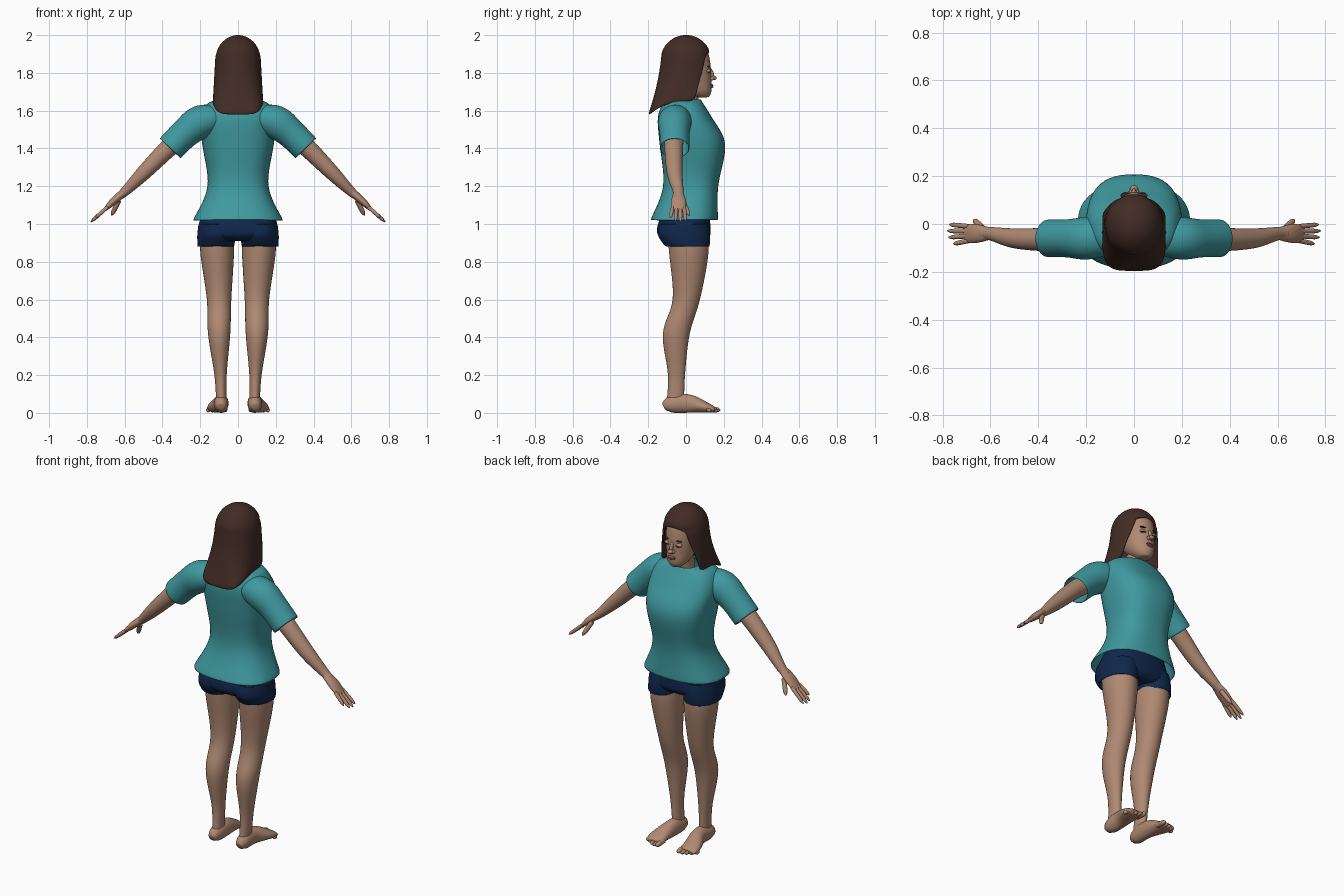
import bpy
import bmesh
from math import sin, cos, pi, radians
from mathutils import Vector, Matrix

cube = bpy.data.objects.get("Cube")
if cube:
    bpy.data.objects.remove(cube)


def material(name, *rgb):
    mat = bpy.data.materials.new(name)
    mat.use_nodes = True
    mat.diffuse_color = (*rgb, 1)
    shader = mat.node_tree.nodes["Principled BSDF"]
    shader.inputs["Base Color"].default_value = (*rgb, 1)
    return mat


skin = material("skin", .43, .25, .17)
teal = material("teal cloth", .05, .32, .35)
navy = material("navy cloth", .005, .02, .07)
brown = material("brown hair", .055, .025, .018)
rose = material("rose lip", .33, .13, .1)


def finish(bm, name, mat, mirror=False, thick=0, smooth=True):
    """Turn a bmesh into a smooth object with the usual modifiers."""
    bmesh.ops.recalc_face_normals(bm, faces=bm.faces)
    mesh = bpy.data.meshes.new(name)
    bm.to_mesh(mesh)
    bm.free()
    mesh.shade_smooth()
    mesh.materials.append(mat)
    obj = bpy.data.objects.new(name, mesh)
    bpy.context.collection.objects.link(obj)
    if thick:
        shell = obj.modifiers.new("thickness", "SOLIDIFY")
        shell.thickness, shell.offset = thick, -1
    if smooth:
        obj.modifiers.new("smooth", "SUBSURF").levels = 1
    if mirror:
        obj.modifiers.new("mirror", "MIRROR").use_mirror_merge = False


def power(value, square):
    """Squared-off sine or cosine for superellipse outlines."""
    return (1 if value >= 0 else -1) * abs(value) ** (2 / square)


def spline(rows, steps=4):
    """Pass a smooth curve through a few rows of numbers."""
    keys = [Vector(row) for row in (rows[0], *rows, rows[-1])]
    path = []
    for a, b, c, d in zip(keys, keys[1:], keys[2:], keys[3:]):
        for step in range(steps):
            t = step / steps
            path.append(b + ((c - a) * t + (2 * a - 5 * b + 4 * c - d) * t ** 2
                             + (3 * b - a - 3 * c + d) * t ** 3) / 2)
    return path + [keys[-1]]


def bridge(bm, loops):
    for low, high in zip(loops, loops[1:]):
        for a, b, c, d in zip(low, low[1:], high[1:], high):
            bm.faces.new((a, b, c, d))


def loft(name, rings, mat, segments=24, square=2, caps=True, **options):
    """Skin a list of (centre, u vector, v vector) rings."""
    bm = bmesh.new()
    loops = []
    for centre, u, v in rings:
        angles = [2 * pi * i / segments for i in range(segments)]
        loops.append([bm.verts.new(centre + u * power(cos(a), square) + v * power(sin(a), square))
                      for a in angles])
    bridge(bm, [loop + loop[:1] for loop in loops])
    if caps:
        bm.faces.new(loops[0])
        bm.faces.new(loops[-1])
    finish(bm, name, mat, **options)


def stack(name, rows, mat, **options):
    """Level rings from rows of height, inner x, outer x, back y, front y."""
    loft(name, [(Vector(((x0 + x1) / 2, (y0 + y1) / 2, z)),
                 Vector(((x1 - x0) / 2, 0, 0)), Vector((0, (y1 - y0) / 2, 0)))
                for z, x0, x1, y0, y1 in spline(rows)], mat, **options)


def even(*rows):
    """Rows of height, half width, back y, front y, balanced about the middle."""
    return [(z, -w, w, back, front) for z, w, back, front in rows]


def tube(name, rows, mat, side=Vector((0, 1, 0)), **options):
    """Rings across a path, from rows of x, y, z, radius along side, other radius."""
    path = spline(rows)
    rings = []
    for before, row, after in zip(path[:1] + path, path, path[1:] + path[-1:]):
        along = after.xyz - before.xyz if len(row) < 5 else Vector(after[:3]) - Vector(before[:3])
        v = along.cross(side).normalized()
        u = v.cross(along).normalized()
        rings.append((Vector(row[:3]), u * row[3], v * row[4]))
    loft(name, rings, mat, mirror=True, **options)


def digit(name, start, end, radius, **options):
    """A round-tipped finger or toe."""
    rows = []
    for i in range(7):
        size = radius * (1.05 - (i / 6) ** 6) ** .5
        rows.append((*Vector(start).lerp(Vector(end), i / 6), size, size))
    tube(name, rows, skin, segments=10, **options)


def ball(name, centre, size, mat, mirror=False, tilt=0):
    bm = bmesh.new()
    place = (Matrix.Translation(centre) @ Matrix.Rotation(radians(tilt), 4, "X")
             @ Matrix.Diagonal((*size, 1)))
    bmesh.ops.create_uvsphere(bm, u_segments=20, v_segments=12, radius=1, matrix=place)
    finish(bm, name, mat, mirror=mirror, smooth=False)


# Shirt, open at hem, collar and cuffs
stack("shirt", even((1.02, .24, -.19, .17), (1.2, .16, -.12, .17), (1.42, .19, -.14, .21),
                    (1.56, .2, -.15, .14), (1.64, .16, -.12, .09), (1.66, .08, -.07, .08)),
      teal, segments=40, square=2.5, caps=False, thick=.006)
tube("sleeves", [(.11, -.05, 1.56, .08, .07), (.2, -.06, 1.54, .09, .09),
                 (.28, -.06, 1.48, .08, .08), (.36, -.06, 1.4, .08, .077)],
     teal, caps=False, thick=.006)

# Shorts
stack("shorts_hips", even((1.12, .16, -.1, .12), (1, .21, -.15, .13), (.94, .21, -.15, .13),
                          (.91, .17, -.11, .1)), navy, square=2.3)
stack("shorts_legs", [(1, .01, .21, -.14, .12), (.94, .01, .217, -.15, .13),
                      (.88, .02, .215, -.11, .126)],
      navy, caps=False, thick=.006, mirror=True)

# Legs, feet and toes
stack("legs", [(.96, .02, .2, -.1, .11), (.84, .02, .2, -.09, .12), (.6, .035, .165, -.07, .075),
               (.42, .04, .16, -.125, .02), (.2, .06, .125, -.095, -.005),
               (.04, .06, .115, -.105, -.01)], skin, mirror=True)
across = Vector((1, 0, 0))
tube("feet", [(.09, -.118, .03, .02, .02), (.09, -.08, .045, .037, .045),
              (.09, .01, .05, .04, .05), (.11, .1, .03, .053, .03), (.11, .15, .017, .05, .015)],
     skin, side=across)
for i in range(5):
    radius = .011 if i else .015
    x = .07 + .022 * i
    digit(f"toes_{i + 1}", (x, .11, radius + .006), (x, .182 - .003 * i * i, radius),
          radius, side=across)

# Arms and hands
tube("arms", [(.25, -.06, 1.5, .055, .055), (.36, -.065, 1.41, .05, .05),
              (.5, -.06, 1.27, .042, .04), (.6, -.04, 1.17, .028, .025),
              (.64, -.04, 1.14, .027, .02)], skin)
tube("palms", [(.6, -.04, 1.17, .025, .02), (.66, -.04, 1.12, .04, .02),
               (.71, -.04, 1.07, .036, .008)], skin)
for i, reach in enumerate((.92, 1, .95, .72)):
    y = -.01 - .02 * i
    digit(f"fingers_{i + 1}", (.69, y, 1.09),
          (.69 + .09 * reach, y + .008 - .007 * i, 1.09 - .08 * reach), .0105)
digit("thumbs", (.63, -.02, 1.125), (.67, .018, 1.045), .0135)

# Neck and head
stack("neck", even((1.56, .06, -.06, .06), (1.64, .05, -.05, .065), (1.72, .05, -.04, .07)), skin)
stack("head", even((1.67, .03, .05, .12), (1.7, .06, 0, .135), (1.76, .08, -.06, .135),
                   (1.85, .09, -.09, .13), (1.92, .08, -.08, .11), (1.97, .02, -.02, .04)), skin)

# Face
ball("nose_bridge", (0, .134, 1.8), (.01, .012, .03), skin, tilt=22)
ball("nose_tip", (0, .145, 1.773), (.016, .017, .012), skin)
ball("nostrils", (.012, .138, 1.77), (.01, .012, .01), skin, mirror=True)
ball("upper_lip", (0, .135, 1.735), (.024, .01, .006), rose)
ball("lower_lip", (0, .135, 1.726), (.02, .01, .006), rose)
ball("eyelids", (.036, .118, 1.81), (.02, .013, .011), skin, mirror=True)
ball("eyelashes", (.036, .123, 1.803), (.017, .01, .002), brown, mirror=True)
ball("eyebrows", (.037, .12, 1.834), (.02, .01, .003), brown, mirror=True)

# Hair: a closed dome, then a sheet that opens round the face and hangs down the back
rows = []
for i in range(7):
    lift = radians(90 - 74 * i / 6)
    z = 1.87 + .131 * sin(lift)
    rows.append((z, z, .12 * cos(lift), 0, .135 * cos(lift), pi, 2))
for i in range(9):
    t = i / 8
    rows.append((1.895 - .235 * t, 1.895 - .315 * t, .12 + .014 * t, -.04 * t ** 2,
                 .13 + .03 * t, radians(145 - 38 * t), 2 + 2 * t ** 3))
bm = bmesh.new()
loops = []
for z_front, z_back, width, y, depth, reach, square in rows:
    loop = []
    for i in range(41):
        angle = reach * (i / 20 - 1)
        rise = (1 - cos(angle)) / (1 - cos(reach))
        loop.append(bm.verts.new((width * power(sin(angle), square),
                                  y - depth * power(cos(angle), square),
                                  z_back + (z_front - z_back) * rise)))
    loops.append(loop)
bridge(bm, loops)
bmesh.ops.remove_doubles(bm, verts=bm.verts, dist=.0005)
finish(bm, "hair", brown, thick=.012)
